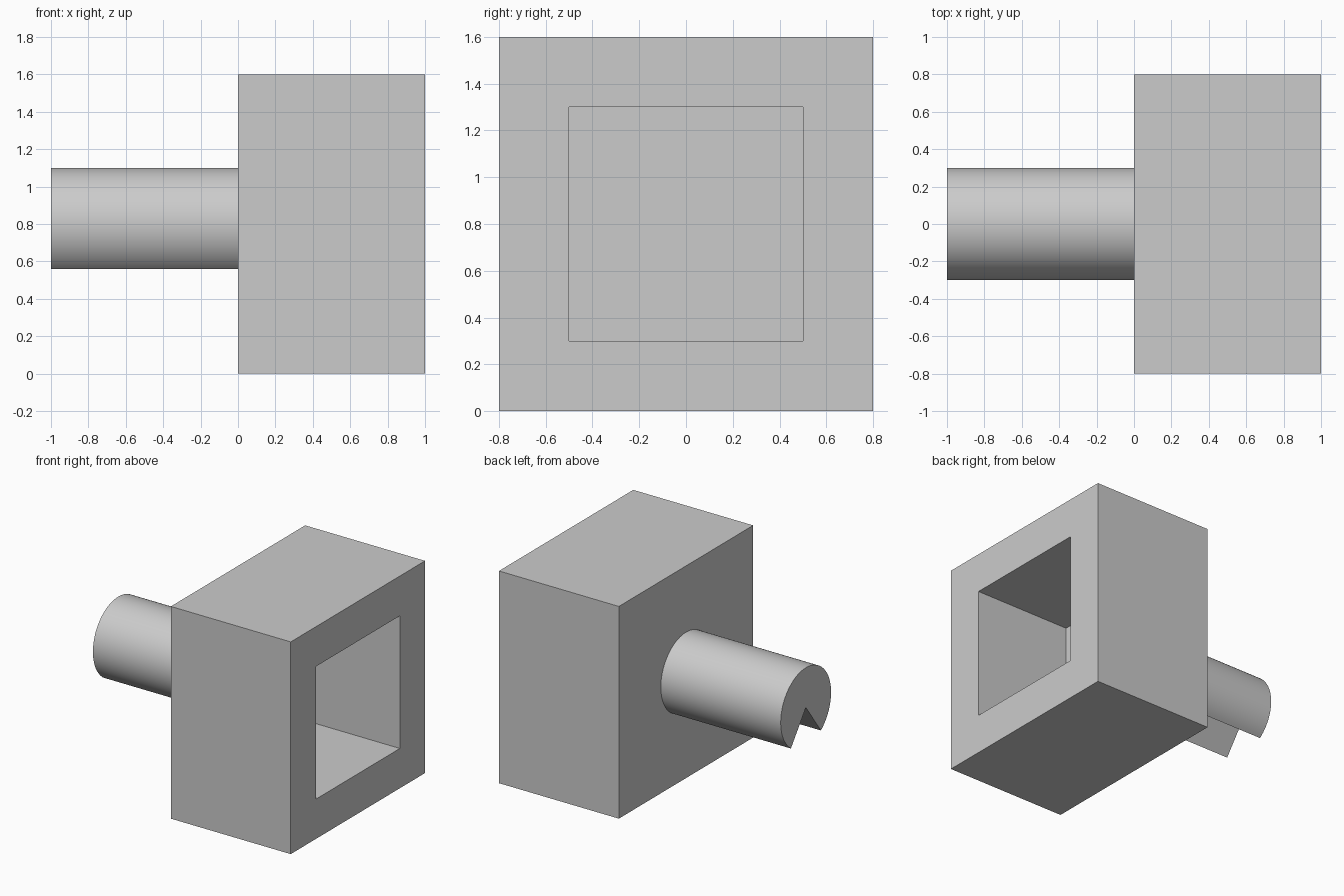
import bpy, bmesh
from math import sin, cos, radians
from mathutils import Vector

cube = bpy.data.objects.get("Cube")
if cube:
    bpy.data.objects.remove(cube, do_unlink=True)

GREY = (0.6, 0.6, 0.6, 1)
grey = bpy.data.materials.new("plain_grey")
grey.use_nodes = True
grey.diffuse_color = GREY
grey.node_tree.nodes["Principled BSDF"].inputs["Base Color"].default_value = GREY

CENTRE_Z = 0.8


def finish(bm, name):
    bmesh.ops.recalc_face_normals(bm, faces=bm.faces)
    mesh = bpy.data.meshes.new(name)
    bm.to_mesh(mesh)
    bm.free()
    mesh.materials.append(grey)
    obj = bpy.data.objects.new(name, mesh)
    bpy.context.collection.objects.link(obj)
    return obj


# Square housing with a deep square pocket in its +x face
bm = bmesh.new()
bmesh.ops.create_cube(bm, size=1)
for v in bm.verts:
    v.co = Vector((v.co.x + 0.5, v.co.y * 1.6, v.co.z * 1.6 + CENTRE_Z))
mouth = max(bm.faces, key=lambda f: f.calc_center_median().x)
bmesh.ops.inset_region(bm, faces=[mouth], thickness=0.3)
for v in mouth.verts:
    v.co.y = 0.5 if v.co.y > 0 else -0.5
    v.co.z = CENTRE_Z + (0.5 if v.co.z > CENTRE_Z else -0.5)
floor = bmesh.ops.extrude_discrete_faces(bm, faces=[mouth])["faces"][0]
bmesh.ops.translate(bm, verts=floor.verts, vec=(-0.8, 0, 0))
finish(bm, "housing")

# Round shaft with a wedge missing along its underside
bm = bmesh.new()
radius, half_wedge, steps = 0.3, 36.5, 64
outline = [bm.verts.new((-1, 0, CENTRE_Z))]
for i in range(steps + 1):
    a = radians(half_wedge + (360 - 2 * half_wedge) * i / steps)
    outline.append(bm.verts.new((-1, radius * sin(a), CENTRE_Z - radius * cos(a))))
end = bm.faces.new(outline)
swept = bmesh.ops.extrude_face_region(bm, geom=[end], use_keep_orig=True)["geom"]
bmesh.ops.translate(bm, verts=[g for g in swept if isinstance(g, bmesh.types.BMVert)],
                    vec=(1, 0, 0))
shaft = finish(bm, "shaft")
bpy.ops.object.select_all(action="DESELECT")
shaft.select_set(True)
bpy.context.view_layer.objects.active = shaft
bpy.ops.object.shade_smooth_by_angle(angle=radians(30))
